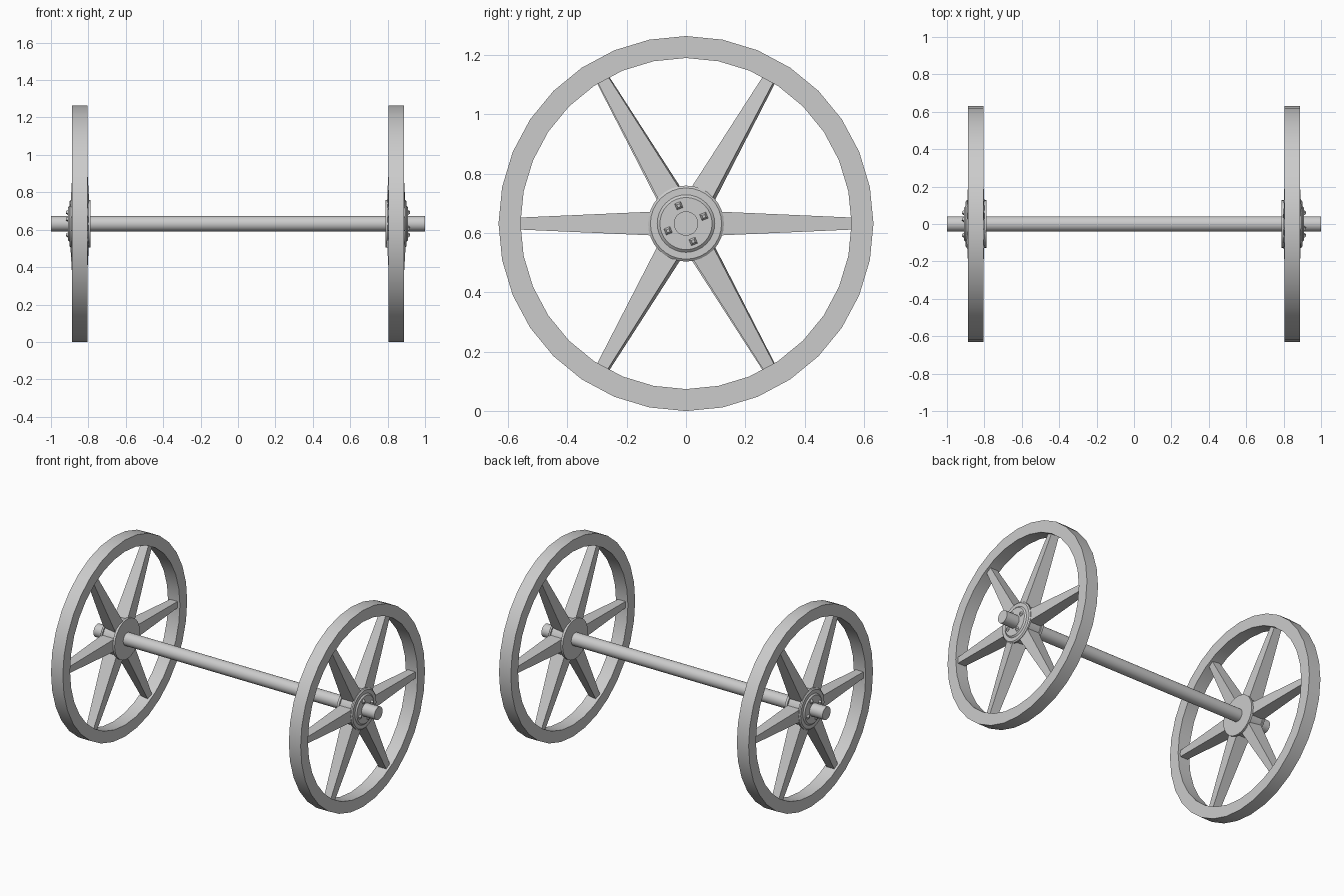
import bpy, bmesh
from math import sin, cos, pi, radians
from mathutils import Vector, Matrix

cube = bpy.data.objects.get("Cube")
if cube:
    bpy.data.objects.remove(cube)

AXLE_Z = 0.632
WHEEL_X = 0.846      # middle plane of a wheel
AXLE_R = 0.041

grey = bpy.data.materials.new("plain grey")
grey.use_nodes = True
colour = (0.6, 0.6, 0.6, 1)
grey.diffuse_color = colour
grey.node_tree.nodes["Principled BSDF"].inputs["Base Color"].default_value = colour


def finish(bm, name, side=1):
    """Turn a mesh built for the left side into an object; side -1 swings it round."""
    bmesh.ops.recalc_face_normals(bm, faces=bm.faces)
    if side < 0:
        bm.transform(Matrix.Rotation(pi, 4, 'Z'))
    mesh = bpy.data.meshes.new(name)
    bm.to_mesh(mesh)
    bm.free()
    mesh.materials.append(grey)
    ob = bpy.data.objects.new(name, mesh)
    ob.location.z = AXLE_Z
    bpy.context.collection.objects.link(ob)
    bpy.ops.object.select_all(action='DESELECT')
    ob.select_set(True)
    bpy.context.view_layer.objects.active = ob
    bpy.ops.object.shade_smooth_by_angle(angle=radians(30))


def lathe(profile, sides):
    """Revolve a closed (x, radius) outline round the axle."""
    bm = bmesh.new()
    rings = []
    for i in range(sides):
        a = 2 * pi * i / sides
        rings.append([bm.verts.new((x, r * cos(a), r * sin(a))) for x, r in profile])
    n = len(profile)
    for i in range(sides):
        p, q = rings[i], rings[(i + 1) % sides]
        for j in range(n):
            k = (j + 1) % n
            bm.faces.new((p[j], p[k], q[k], q[j]))
    return bm


def add_spoke(bm, angle, twist):
    """Tapered bar, deep at the hub and slim at the rim."""
    out = Vector((0, cos(angle), sin(angle)))
    flat = Vector((0, sin(angle), -cos(angle)))
    axis = Vector((1, 0, 0))
    across = flat * cos(twist) + axis * sin(twist)
    deep = axis * cos(twist) - flat * sin(twist)
    ends = []
    for r, w, d in ((0.09, 0.041, 0.047), (0.566, 0.020, 0.026)):
        mid = axis * WHEEL_X + out * r
        ends.append([bm.verts.new(mid + across * w * u + deep * d * v)
                     for u, v in ((-1, -1), (1, -1), (1, 1), (-1, 1))])
    a, b = ends
    bm.faces.new(a)
    bm.faces.new(b)
    for i in range(4):
        j = (i + 1) % 4
        bm.faces.new((a[i], a[j], b[j], b[i]))


# Axle running through both wheels
bm = bmesh.new()
bmesh.ops.create_cone(bm, cap_ends=True, segments=32, radius1=AXLE_R, radius2=AXLE_R,
                      depth=2, matrix=Matrix.Rotation(pi / 2, 4, 'Y'))
finish(bm, "axle")

for side, label in ((1, "left"), (-1, "right")):
    # Rim
    x0, x1 = WHEEL_X - 0.042, WHEEL_X + 0.042
    finish(lathe([(x0, 0.558), (x1, 0.558), (x1, 0.632), (x0, 0.632)], 32),
           label + "_rim", side)

    # Hub with inner flange, stepped outer flange and raised boss
    finish(lathe([(0.788, 0.038), (0.788, 0.128), (0.803, 0.128), (0.803, 0.118),
                  (0.884, 0.118), (0.884, 0.128), (0.894, 0.128), (0.900, 0.120),
                  (0.900, 0.097), (0.908, 0.088), (0.908, 0.038)], 32),
           label + "_hub", side)

    # Six spokes, one opposite pair slightly turned on its own axis
    bm = bmesh.new()
    for i in range(6):
        twist = {1: radians(7), 4: radians(-7)}.get(i, 0)
        add_spoke(bm, i * pi / 3, twist)
    finish(bm, label + "_spokes", side)

    # Four square tapered bolts on the boss
    bm = bmesh.new()
    for i in range(4):
        turn = Matrix.Rotation(radians(22) + i * pi / 2, 4, 'X')
        place = Matrix.Translation((0.913, 0.065, 0))
        face_out = Matrix.Rotation(pi / 2, 4, 'Y') @ Matrix.Rotation(pi / 4, 4, 'Z')
        bmesh.ops.create_cone(bm, cap_ends=True, segments=4, radius1=0.017,
                              radius2=0.007, depth=0.014,
                              matrix=turn @ place @ face_out)
    finish(bm, label + "_bolts", side)
